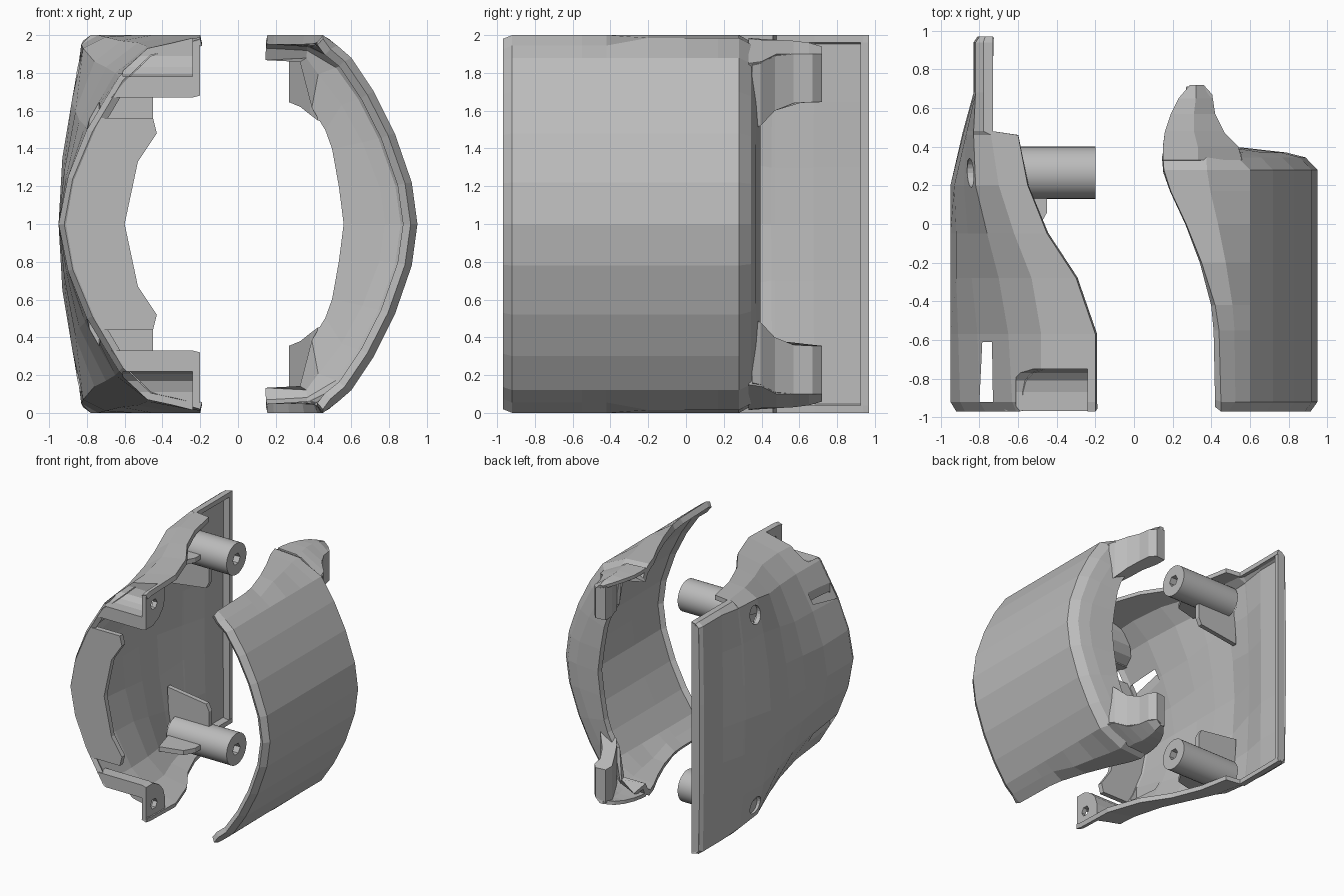
import bpy, bmesh, math

if "Cube" in bpy.data.objects:
    bpy.data.objects.remove(bpy.data.objects["Cube"])

gray = bpy.data.materials.new("plain_gray")
gray.diffuse_color = (0.5, 0.5, 0.5, 1)
gray.use_nodes = True
gray.node_tree.nodes["Principled BSDF"].inputs["Base Color"].default_value = gray.diffuse_color


def make(name, bm):
    """Turn a bmesh into an object, mirrored about the mid height z = 1."""
    bmesh.ops.translate(bm, verts=bm.verts, vec=(0, 0, -1))
    me = bpy.data.meshes.new(name)
    bm.to_mesh(me)
    bm.free()
    me.materials.append(gray)
    ob = bpy.data.objects.new(name, me)
    ob.location.z = 1
    bpy.context.collection.objects.link(ob)
    m = ob.modifiers.new("mirror", 'MIRROR')
    m.use_axis = (False, False, True)
    return ob


def loft(name, sections, flip, thick):
    """Skin a row of (y, half profile) sections and thicken inward."""
    bm = bmesh.new()
    rows = [[bm.verts.new((x, y, z)) for x, z in prof] for y, prof in sections]
    for a, b in zip(rows, rows[1:]):
        for i in range(len(a) - 1):
            f = [a[i], a[i + 1], b[i + 1], b[i]]
            bm.faces.new(f[::-1] if flip else f)
    ob = make(name, bm)
    s = ob.modifiers.new("wall", 'SOLIDIFY')
    s.thickness, s.offset = thick, -1
    return ob


def prism(name, pts, axis, lo, hi):
    """Extrude a 2D outline along an axis; lo and hi may be lists of heights."""
    put = {'X': lambda p, h: (h, p[0], p[1]),
           'Y': lambda p, h: (p[0], h, p[1]),
           'Z': lambda p, h: (p[0], p[1], h)}[axis]
    n = len(pts)
    lows = lo if isinstance(lo, list) else [lo] * n
    tops = hi if isinstance(hi, list) else [hi] * n
    bm = bmesh.new()
    a = [bm.verts.new(put(p, h)) for p, h in zip(pts, lows)]
    b = [bm.verts.new(put(p, h)) for p, h in zip(pts, tops)]
    bm.faces.new(a)
    bm.faces.new(b[::-1])
    for i in range(n):
        j = (i + 1) % n
        bm.faces.new((a[i], b[i], b[j], a[j]))
    bmesh.ops.recalc_face_normals(bm, faces=bm.faces)
    return make(name, bm)


def circle(cy, cz, r, n):
    return [(cy + r * math.cos(math.tau * i / n),
             cz + r * math.sin(math.tau * i / n)) for i in range(n)]


def cut(ob, cutter):
    cutter.hide_render = True
    cutter.display_type = 'WIRE'
    b = ob.modifiers.new("cut", 'BOOLEAN')
    b.operation, b.object, b.solver = 'DIFFERENCE', cutter, 'EXACT'


def smooth(ob):
    bpy.context.view_layer.objects.active = ob
    ob.select_set(True)
    bpy.ops.object.shade_smooth_by_angle(angle=math.radians(35))
    ob.select_set(False)


# ---- left shell: arched at the front, flattening into a plate at the back
arch = [(-.2, 1.99), (-.48, 1.92), (-.63, 1.78), (-.8, 1.5), (-.9, 1.25), (-.95, 1)]
arch_in = [(-.2, 1.98), (-.465, 1.9), (-.61, 1.76), (-.77, 1.49), (-.875, 1.24), (-.92, 1)]
plate = [(-.73, 2), (-.78, 2), (-.82, 1.97), (-.825, 1.65), (-.83, 1.3), (-.83, 1)]
left_shell = loft("left_shell", [
    (-.97, arch_in), (-.92, arch),
    (-.57, [(-.2, 2), (-.48, 1.94), (-.65, 1.8), (-.81, 1.52), (-.91, 1.25), (-.95, 1)]),
    (-.28, [(-.3, 2), (-.53, 1.96), (-.7, 1.83), (-.84, 1.55), (-.92, 1.28), (-.95, 1)]),
    (-.05, [(-.45, 2), (-.62, 1.97), (-.76, 1.86), (-.86, 1.6), (-.92, 1.3), (-.95, 1)]),
    (.2, [(-.55, 2), (-.7, 1.99), (-.82, 1.93), (-.88, 1.65), (-.93, 1.35), (-.95, 1)]),
    (.46, [(-.6, 2), (-.74, 2), (-.83, 1.95), (-.87, 1.65), (-.885, 1.3), (-.89, 1)]),
    (.48, [(-.73, 2), (-.78, 2), (-.83, 1.95), (-.865, 1.65), (-.88, 1.3), (-.885, 1)]),
    (.68, plate), (.94, plate),
    (.97, [(-.73, 2), (-.77, 1.99), (-.8, 1.96), (-.805, 1.65), (-.81, 1.3), (-.81, 1)]),
], True, 0.04)
slot = prism("slot_cutter", [(-.8, -.92), (-.73, -.92), (-.735, -.61), (-.785, -.61)], 'Z', 1.2, 2.2)
cut(left_shell, slot)

# rim at the back end of the plate
prism("plate_rim", [(-.8, 1), (-.73, 1), (-.73, 1.995), (-.8, 1.96)], 'Y', .925, .968)

# front flange with a stepped inner outline
prism("front_flange", [(-.91, 1), (-.87, 1.23), (-.77, 1.47), (-.73, 1.56), (-.45, 1.56),
                       (-.43, 1.48), (-.53, 1.33), (-.6, 1)], 'Y', -.968, -.925)

# screw ears at the front, rounded behind, with an open trough and a drilled end wall
ear = prism("screw_ear", [(-.2, 1.975), (-.46, 1.89), (-.6, 1.755), (-.67, 1.67), (-.24, 1.67),
                          (-.2, 1.68)], 'Y', -.968, -.71)
trough = prism("trough_cutter", [(-1.1, 2.2), (-1.1, 1.78), (-.87, 1.78), (-.81, 1.795),
                                 (-.77, 1.83), (-.75, 1.89), (-.75, 2.2)], 'X', -.61, -.24)
back_round = prism("ear_round_cutter", [(-.87, 1.6), (-.87, 1.68), (-.79, 1.72), (-.735, 1.78),
                                        (-.71, 1.86), (-.6, 1.86), (-.6, 1.6)], 'X', -1, 0)
ear_hole = prism("ear_hole_cutter", circle(-.86, 1.86, .045, 6), 'X', -.3, -.1)
cut(left_shell, trough)
for c in (trough, back_round, ear_hole):
    cut(ear, c)

# screw posts reaching inward, with shallow recesses outside
post = prism("screw_post", circle(.265, 1.82, .135, 32), 'X', -.775, -.2)
post_hole = prism("post_hole_cutter", circle(.265, 1.82, .05, 6), 'X', -.5, -.1)
recess = prism("recess_cutter", circle(.265, 1.82, .075, 20), 'X', -1.1, -.81)
cut(post, post_hole)
cut(left_shell, recess)
smooth(post)

# stiffening ribs beside the posts
prism("post_rib", [(-.83, 1.75), (-.45, 1.75), (-.45, 1.56), (-.48, 1.5), (-.85, 1.45)],
      'Y', .25, .29)
prism("side_rib", [(-.78, .2), (-.45, .2), (-.45, .06), (-.5, -.03), (-.7, -.08)],
      'Z', 1.8, 1.84)


# ---- right shell: arched cover whose top edge sweeps inward to the back
def arc(edge, s=0.0):
    rise = 1.985 if edge < .4 else 1.945
    pts = [(edge, 2), ((edge + .6) / 2, rise), (.6, 1.88), (.72, 1.7),
           (.83, 1.48), (.92, 1.22), (.95, 1)]
    return [(x - s * .9 if x > .5 else x, 1 + (z - 1) * (1 - s * .5)) for x, z in pts]


# the last sections turn inward and form the back wall
lip = [(.2, 1.965), (.35, 1.9), (.4, 1.62), (.47, 1.5), (.505, 1.4), (.54, 1.2), (.565, 1)]
loft("right_shell", [
    (-.97, arc(.45, .04)), (-.92, arc(.45)), (-.55, arc(.44)), (-.42, arc(.42)),
    (-.2, arc(.35)), (0, arc(.27)), (.17, arc(.19)), (.28, arc(.155)),
    (.345, arc(.15, .07)), (.37, arc(.15, .18)), (.395, lip)], False, 0.05)

# hooked tabs at the back corners: top skin and upright wall
loft("tab_top", [
    (.33, [(.15, 1.985), (.33, 1.975), (.56, 1.85)]),
    (.4, [(.15, 1.98), (.33, 1.975), (.54, 1.86)]),
    (.48, [(.16, 1.975), (.31, 1.975), (.46, 1.9)]),
    (.57, [(.19, 1.97), (.31, 1.97), (.42, 1.9)]),
    (.65, [(.23, 1.96), (.32, 1.96), (.405, 1.9)]),
    (.72, [(.29, 1.94), (.32, 1.94), (.36, 1.9)]),
], False, 0.03)
prism("tab_wall", [(.27, .71), (.27, .62), (.33, .5), (.38, .4), (.42, .35), (.56, .35), (.54, .395),
                   (.47, .47), (.42, .57), (.405, .67), (.36, .72)], 'Z',
      [1.645, 1.645, 1.62, 1.58, 1.55, 1.5, 1.52, 1.6, 1.64, 1.645, 1.645],
      [1.93, 1.94, 1.94, 1.93, 1.91, 1.84, 1.85, 1.89, 1.9, 1.9, 1.9])
